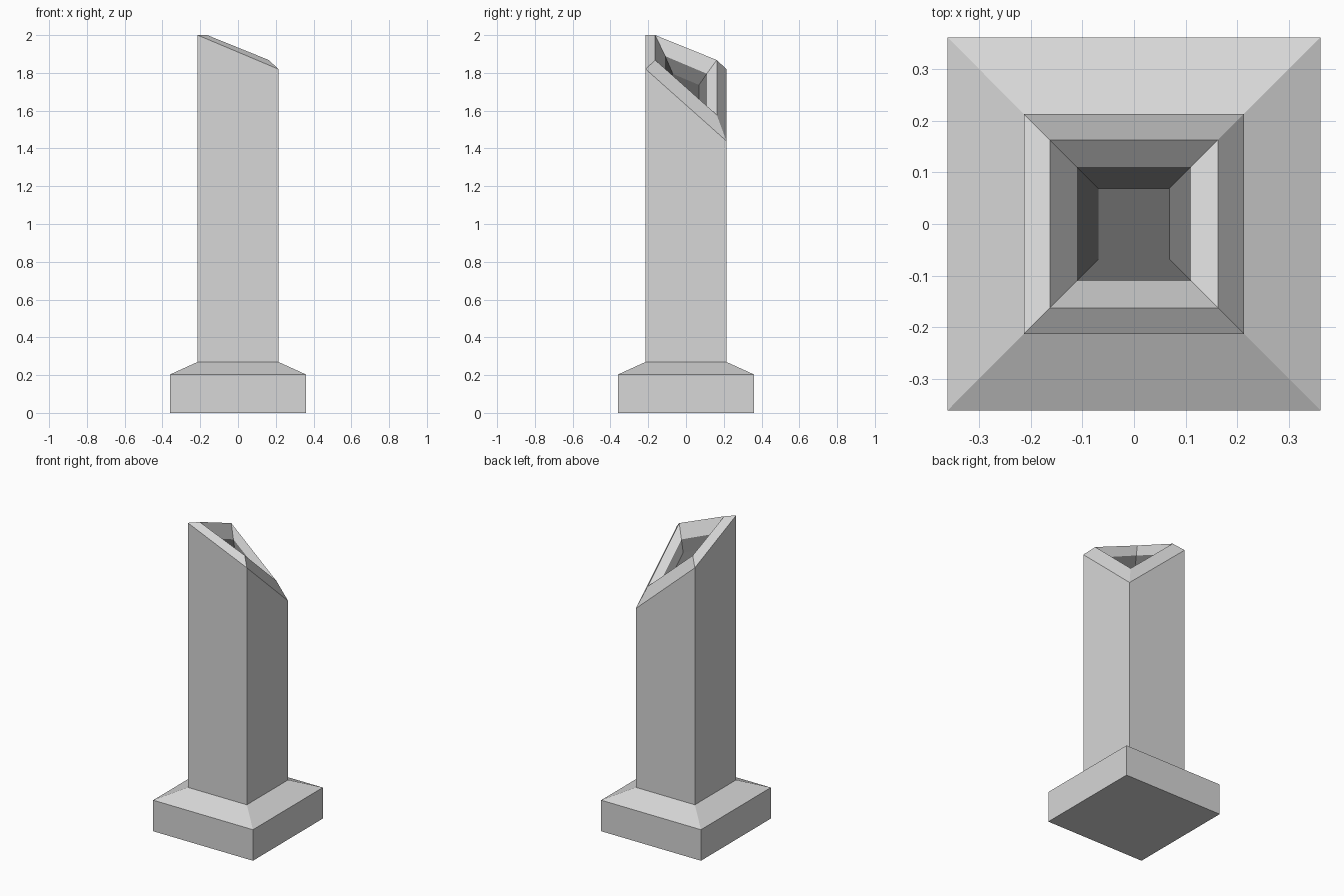
import bpy, bmesh

if "Cube" in bpy.data.objects:
    bpy.data.objects.remove(bpy.data.objects["Cube"])


def material(name, value):
    m = bpy.data.materials.new(name)
    m.diffuse_color = (value, value, value, 1)
    m.use_nodes = True
    m.node_tree.nodes["Principled BSDF"].inputs["Base Color"].default_value = m.diffuse_color
    return m


light = material("light_grey", 0.68)
dark = material("dark_grey", 0.17)

SIGNS = [(-1, -1), (1, -1), (1, 1), (-1, 1)]


def lofted_square(name, rings, mats, dark_from=99, bottom=True, top=True):
    """Stack of square rings: (half width, four corner heights)."""
    bm = bmesh.new()
    loops = [[bm.verts.new((sx * h, sy * h, z)) for (sx, sy), z in zip(SIGNS, zs)]
             for h, zs in rings]
    for k in range(len(loops) - 1):
        a, b = loops[k], loops[k + 1]
        for i in range(4):
            j = (i + 1) % 4
            f = bm.faces.new((a[i], a[j], b[j], b[i]))
            f.material_index = 1 if k >= dark_from else 0
    if bottom:
        bm.faces.new(loops[0][::-1])
    if top:
        f = bm.faces.new(loops[-1])
        f.material_index = 1 if len(loops) - 1 >= dark_from else 0
    me = bpy.data.meshes.new(name)
    bm.to_mesh(me)
    bm.free()
    for m in mats:
        me.materials.append(m)
    ob = bpy.data.objects.new(name, me)
    bpy.context.collection.objects.link(ob)
    return ob


# Square plinth with sloped upper edge
lofted_square("plinth", [(0.361, [0] * 4), (0.361, [0.203] * 4), (0.2135, [0.27] * 4)],
              [light], top=False)

# Column with slanted top: raised lip, sloped funnel, dark recess
HALF, MID = 0.2135, 1.77
CORNERS = [2.0, 1.82, 1.44, 1.82]


def slanted(half, offset):
    s = half / HALF
    return (half, [min(2.0, MID + (c - MID) * s + offset) for c in CORNERS])


column = [(HALF, [0.27] * 4), slanted(HALF, 0), slanted(0.163, 0.06),
          slanted(0.11, 0.0), slanted(0.069, -0.05)]
lofted_square("column", column, [light, dark], dark_from=3, bottom=False)
